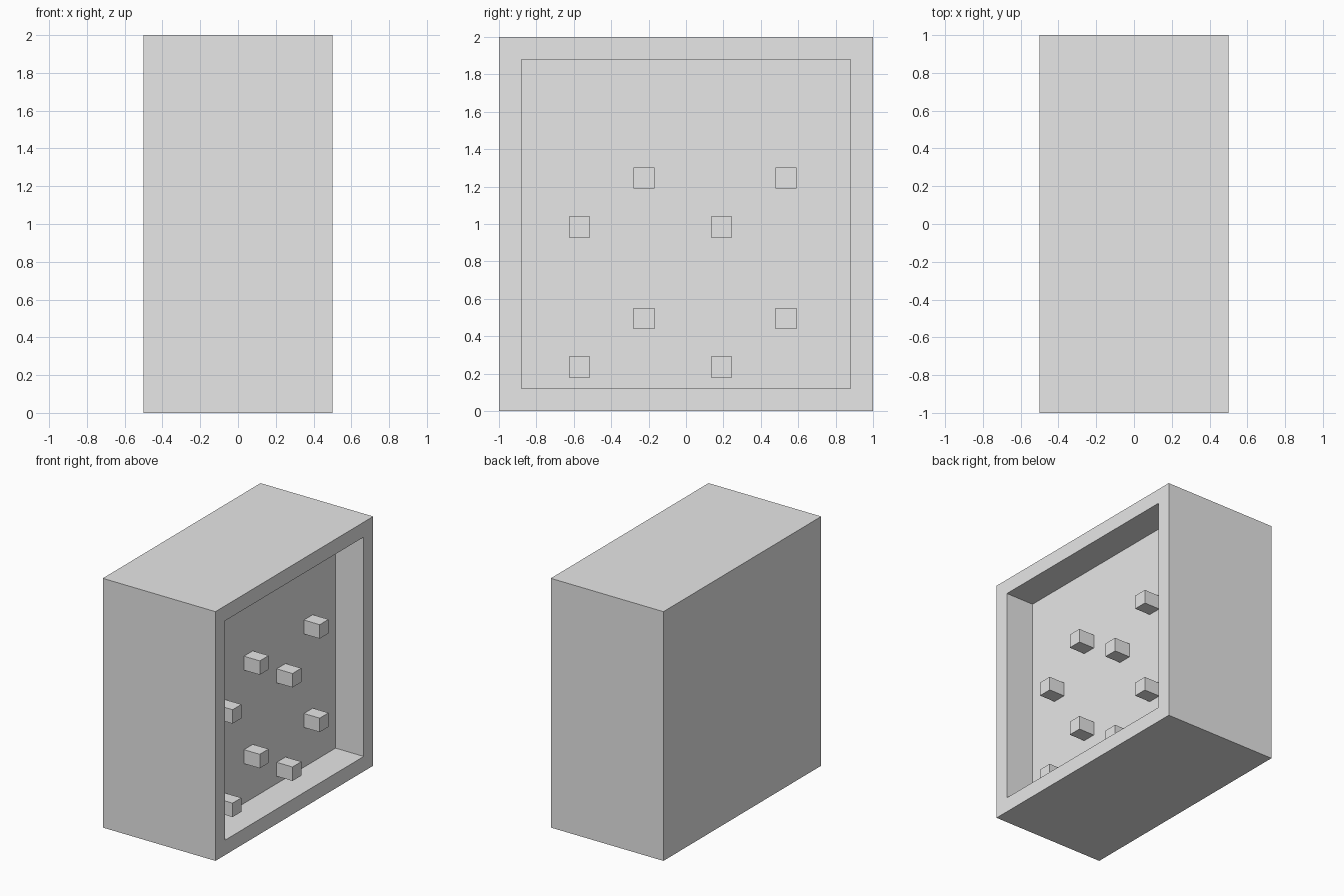
import bpy
import bmesh
from mathutils import Matrix, Vector

cube = bpy.data.objects.get("Cube")
if cube:
    bpy.data.objects.remove(cube, do_unlink=True)

grey = bpy.data.materials.new("light_grey")
grey.use_nodes = True
colour = (0.8, 0.8, 0.8, 1)
grey.diffuse_color = colour
grey.node_tree.nodes["Principled BSDF"].inputs["Base Color"].default_value = colour

FLOOR_X = 0.25     # bottom of the recess
RIM = 0.12         # width of the frame around the recess
PEG = 0.112        # peg width
PEG_TIP_X = 0.39


def box(bm, size, centre):
    bmesh.ops.create_cube(
        bm, size=1,
        matrix=Matrix.Translation(centre) @ Matrix.Diagonal((*size, 1)))


def finish(bm, name):
    mesh = bpy.data.meshes.new(name)
    bm.to_mesh(mesh)
    bm.free()
    mesh.materials.append(grey)
    obj = bpy.data.objects.new(name, mesh)
    bpy.context.collection.objects.link(obj)
    return obj


# Block with a square recess sunk into its +x side
bm = bmesh.new()
box(bm, (1, 2, 2), (0, 0, 1))
side = max(bm.faces, key=lambda f: f.calc_center_median().x)
bmesh.ops.inset_region(bm, faces=[side], thickness=RIM, use_even_offset=True)
inner = bmesh.ops.extrude_discrete_faces(bm, faces=[side])["faces"][0]
bmesh.ops.translate(bm, verts=inner.verts, vec=Vector((FLOOR_X - 0.5, 0, 0)))
bmesh.ops.recalc_face_normals(bm, faces=bm.faces)
finish(bm, "recessed_block")

# Pegs standing on the recess floor: a staggered pair repeated on a grid
for row in range(2):
    for col in range(2):
        for label, y, z in (("low", -0.57, 0.235), ("high", -0.225, 0.495)):
            bm = bmesh.new()
            box(bm, (PEG_TIP_X - FLOOR_X, PEG, PEG),
                ((PEG_TIP_X + FLOOR_X) / 2, y + 0.76 * col, z + 0.75 * row))
            finish(bm, f"{label}_peg_{row}_{col}")
